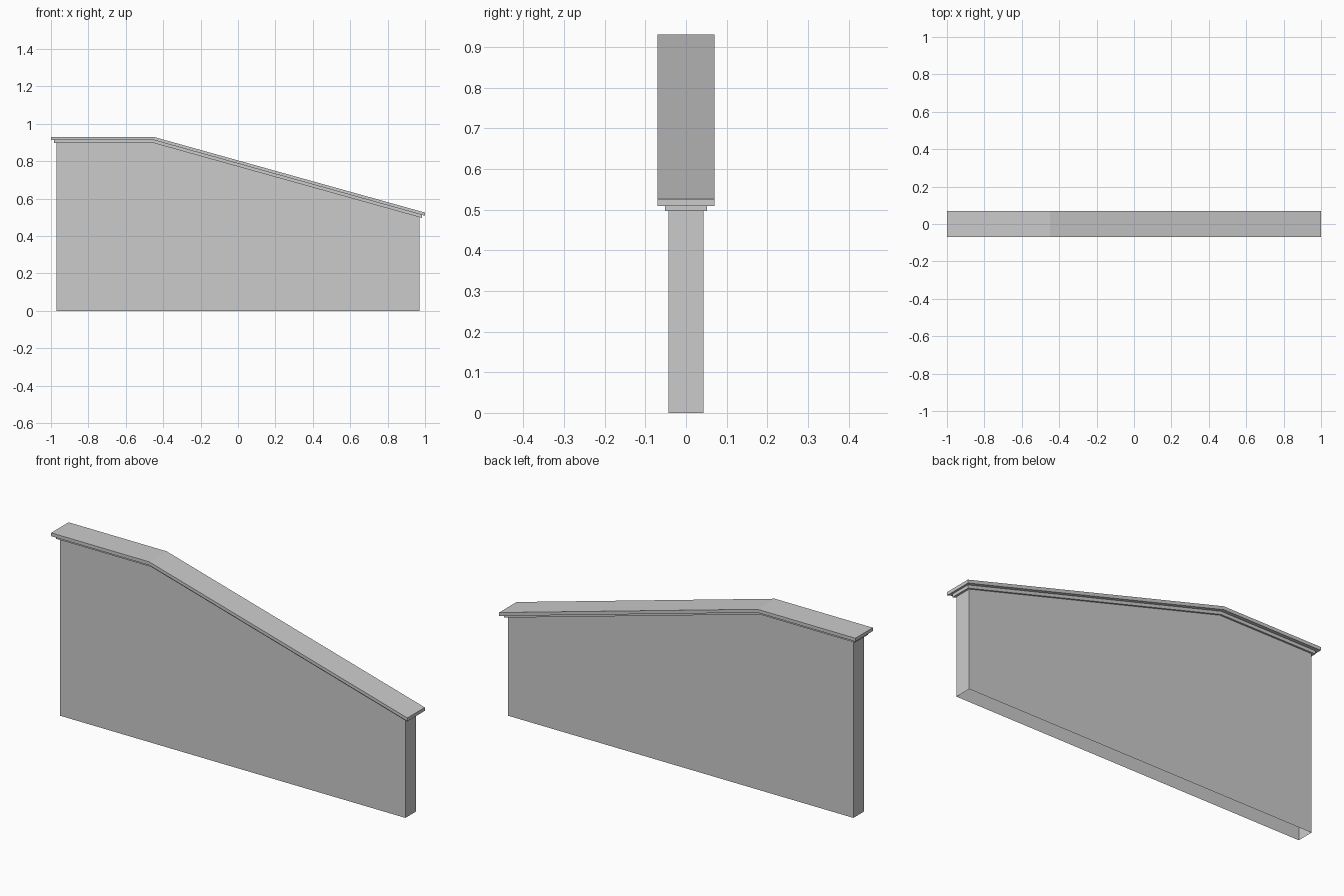
import bpy
import bmesh

cube = bpy.data.objects.get("Cube")
if cube:
    bpy.data.objects.remove(cube, do_unlink=True)

# Single plain grey
grey = bpy.data.materials.new("plain_grey")
grey.use_nodes = True
colour = (0.6, 0.6, 0.6, 1.0)
grey.diffuse_color = colour
grey.node_tree.nodes["Principled BSDF"].inputs["Base Color"].default_value = colour

KINK_X = -0.45   # where the level top starts to slope
SLOPE = 0.279


def top_line(half_length, height):
    """Level run followed by a falling run, from -x to +x."""
    end = height - SLOPE * (half_length - KINK_X)
    return [(-half_length, height), (KINK_X, height), (half_length, end)]


def extrude_profile(name, profile, half_depth, open_bottom=False):
    """Extrude an (x, z) outline through the thickness of the wall."""
    bm = bmesh.new()
    outline = bm.faces.new([bm.verts.new((x, -half_depth, z)) for x, z in profile])
    result = bmesh.ops.extrude_face_region(bm, geom=[outline], use_keep_orig=True)
    moved = [g for g in result["geom"] if isinstance(g, bmesh.types.BMVert)]
    bmesh.ops.translate(bm, verts=moved, vec=(0, 2 * half_depth, 0))
    bmesh.ops.recalc_face_normals(bm, faces=bm.faces)
    if open_bottom:
        base = [f for f in bm.faces if all(v.co.z < 0.001 for v in f.verts)]
        bmesh.ops.delete(bm, geom=base, context="FACES_ONLY")
    mesh = bpy.data.meshes.new(name)
    bm.to_mesh(mesh)
    bm.free()
    mesh.materials.append(grey)
    obj = bpy.data.objects.new(name, mesh)
    bpy.context.collection.objects.link(obj)
    return obj


def band(name, half_length, half_depth, bottom, top):
    """A strip that follows the top of the wall."""
    profile = top_line(half_length, bottom) + top_line(half_length, top)[::-1]
    return extrude_profile(name, profile, half_depth)


# Wall body, hollow underneath
wall_top = top_line(0.97, 0.897)
extrude_profile("wall", [(0.97, 0), (-0.97, 0)] + wall_top, 0.043, open_bottom=True)

# Stepped coping
band("coping_moulding", 0.985, 0.052, 0.897, 0.913)
band("coping_cap", 1.0, 0.07, 0.913, 0.93)
